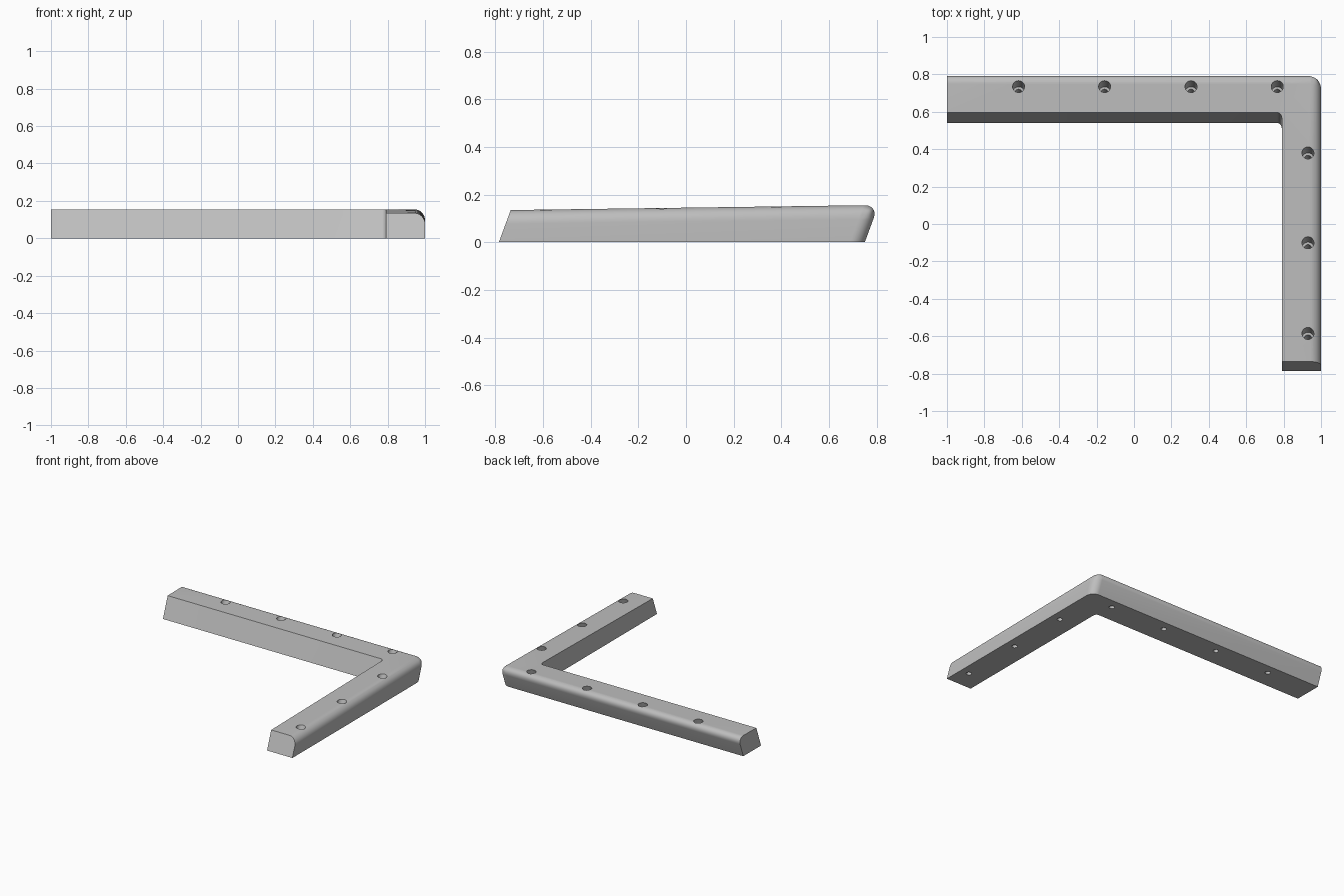
import bpy, bmesh, math

if "Cube" in bpy.data.objects:
    bpy.data.objects.remove(bpy.data.objects["Cube"], do_unlink=True)

LEAN = 0.37                                    # backward lean of walls and bores
HOLES = [(x, 0.735) for x in (-0.617, -0.157, 0.305, 0.766)] + \
        [(0.93, y) for y in (0.38, -0.10, -0.585)]


def top_height(y):
    return 0.155 + 0.0136 * (y - 0.74)


def make_object(name, bm):
    bmesh.ops.recalc_face_normals(bm, faces=bm.faces)
    mesh = bpy.data.meshes.new(name)
    bm.to_mesh(mesh)
    bm.free()
    obj = bpy.data.objects.new(name, mesh)
    bpy.context.collection.objects.link(obj)
    return obj


def loft(bm, rings):
    """Skin a closed stack of equal-length vertex rings."""
    rings = [[bm.verts.new(p) for p in ring] for ring in rings]
    bm.faces.new(rings[0])
    bm.faces.new(rings[-1])
    for low, high in zip(rings, rings[1:]):
        for i in range(len(low)):
            j = (i + 1) % len(low)
            bm.faces.new((low[i], low[j], high[j], high[i]))
    return rings


# L-shaped body with leaning walls and a gently sloping top
outline = [(-1, 0.75), (-1, 0.54), (0.79, 0.54), (0.79, -0.785), (1, -0.785), (1, 0.75)]
top = []
for x, y in outline:
    y_top = y + LEAN * top_height(y)
    top.append((x, y_top, top_height(y_top)))
bm = bmesh.new()
low, high = loft(bm, [[(x, y, 0) for x, y in outline], top])

# Rounded outer edges, then the small inner corner fillet
inner = bm.edges.get((low[2], high[2]))
outer = [bm.edges.get(pair) for pair in
         ((high[0], high[5]), (high[4], high[5]), (low[5], high[5]))]
bmesh.ops.bevel(bm, geom=outer, offset=0.058, offset_type='OFFSET',
                segments=10, profile=0.5, affect='EDGES')
bmesh.ops.bevel(bm, geom=[inner], offset=0.025, offset_type='OFFSET',
                segments=6, profile=0.5, affect='EDGES')
bracket = make_object("corner_bracket", bm)

# Stepped screw hole cutters following the lean
bm = bmesh.new()
for hx, hy in HOLES:
    zt = top_height(hy)
    rings = []
    for z, r in ((-0.05, 0.019), (0.065, 0.019), (0.065, 0.032), (0.25, 0.032)):
        rings.append([(hx + r * math.cos(a), hy + LEAN * (z - zt) + r * math.sin(a), z)
                      for a in (math.tau * i / 32 for i in range(32))])
    loft(bm, rings)
cutter = make_object("hole_cutter", bm)
cutter.hide_render = True

cut = bracket.modifiers.new("Screw holes", 'BOOLEAN')
cut.operation = 'DIFFERENCE'
cut.solver = 'EXACT'
cut.object = cutter
bpy.ops.object.select_all(action='DESELECT')
bpy.context.view_layer.objects.active = bracket
bracket.select_set(True)
bpy.ops.object.modifier_apply(modifier=cut.name)
bpy.data.objects.remove(cutter, do_unlink=True)

# Plain grey finish
grey = bpy.data.materials.new("plain grey")
grey.use_nodes = True
colour = (0.52, 0.52, 0.52, 1)
grey.diffuse_color = colour
grey.node_tree.nodes["Principled BSDF"].inputs["Base Color"].default_value = colour
bracket.data.materials.clear()
bracket.data.materials.append(grey)
bpy.ops.object.shade_smooth_by_angle(angle=math.radians(30))
